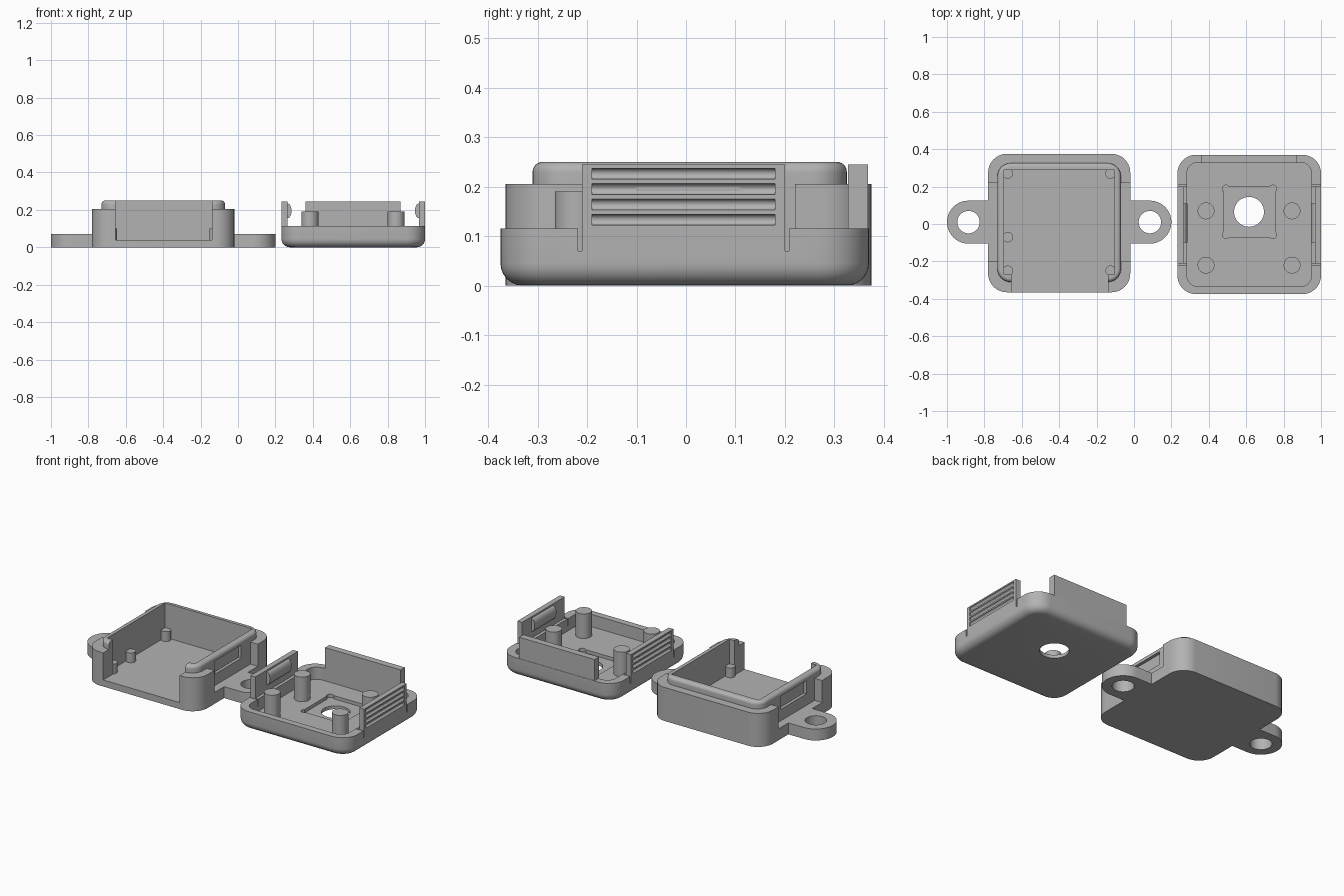
import bpy, bmesh, math
from mathutils import Matrix

if "Cube" in bpy.data.objects:
    bpy.data.objects.remove(bpy.data.objects["Cube"], do_unlink=True)

grey = bpy.data.materials.new("plain grey")
grey.use_nodes = True
colour = (0.45, 0.45, 0.45, 1)
grey.diffuse_color = colour
grey.node_tree.nodes["Principled BSDF"].inputs["Base Color"].default_value = colour


def finish(name, bm):
    bmesh.ops.recalc_face_normals(bm, faces=bm.faces)
    mesh = bpy.data.meshes.new(name)
    bm.to_mesh(mesh)
    bm.free()
    mesh.materials.append(grey)
    obj = bpy.data.objects.new(name, mesh)
    bpy.context.collection.objects.link(obj)
    return obj


def block(name, x, y, z, corner=0, low=0, high=0):
    """Box from ranges; corner rounds the uprights, low and high the rims."""
    bm = bmesh.new()
    bmesh.ops.create_cube(bm, size=1)
    for v in bm.verts:
        for i, r in enumerate((x, y, z)):
            v.co[i] = r[1] if v.co[i] > 0 else r[0]
    if corner:
        upright = [e for e in bm.edges if abs(e.verts[0].co.z - e.verts[1].co.z) > 1e-5]
        bmesh.ops.bevel(bm, geom=upright, offset=corner, segments=10,
                        profile=0.5, affect='EDGES')
    for level, size in ((z[0], low), (z[1], high)):
        if size:
            rim = [e for e in bm.edges if all(abs(v.co.z - level) < 1e-5 for v in e.verts)]
            bmesh.ops.bevel(bm, geom=rim, offset=size, segments=6,
                            profile=0.5, affect='EDGES')
    return finish(name, bm)


def rod(name, centre, radius, length, axis='Z', scale=(1, 1, 1), sides=40):
    bm = bmesh.new()
    bmesh.ops.create_cone(bm, cap_ends=True, segments=sides, radius1=radius,
                          radius2=radius, depth=length)
    if axis == 'Y':
        bmesh.ops.rotate(bm, verts=bm.verts, matrix=Matrix.Rotation(math.pi / 2, 3, 'X'))
    bmesh.ops.scale(bm, verts=bm.verts, vec=scale)
    bmesh.ops.translate(bm, verts=bm.verts, vec=centre)
    return finish(name, bm)


def combine(obj, tools, operation='DIFFERENCE'):
    for tool in tools:
        mod = obj.modifiers.new("join", 'BOOLEAN')
        mod.operation, mod.solver, mod.object = operation, 'EXACT', tool
        bpy.context.view_layer.objects.active = obj
        bpy.ops.object.modifier_apply(modifier=mod.name)
        bpy.data.objects.remove(tool, do_unlink=True)


# Case: stepped tray with a raised lip, open at the front
case = block("case", (-0.78, -0.02), (-0.365, 0.375), (0, 0.205), 0.1)
lip = block("lip", (-0.73, -0.07), (-0.31, 0.325), (0.1, 0.25), 0.07, high=0.02)
combine(case, [lip], 'UNION')
combine(case, [
    block("cavity", (-0.695, -0.105), (-0.27, 0.29), (0.04, 0.4)),
    block("front_opening", (-0.656, -0.14), (-0.5, 0), (0.04, 0.4)),
])

# Side recesses and latch slots
for inner, outer, slot in ((-0.73, -0.9, -0.712), (-0.07, 0.1, -0.088)):
    combine(case, [
        block("recess", sorted((inner, outer)), (-0.2, 0.22), (0.07, 0.3)),
        block("latch_slot", sorted((slot, outer)), (-0.12, 0.13), (0.14, 0.225)),
    ])
    # Keep the lip above each recess
    combine(case, [block("recess_wall", sorted((inner, slot)), (-0.2, 0.22), (0.22, 0.23))], 'UNION')

# Mounting ears
for side, cx, wall in (("right", -0.885, -0.76), ("left", 0.085, -0.04)):
    ear = rod(side + "_ear", (cx, 0.01, 0.035), 0.115, 0.07)
    combine(ear, [block("neck", sorted((cx, wall)), (-0.105, 0.125), (0, 0.07))], 'UNION')
    combine(ear, [rod("hole", (cx, 0.01, 0.035), 0.06, 0.2)])

# Small support pegs inside the case
for i, (px, py) in enumerate(((-0.675, 0.27), (-0.125, 0.27), (-0.675, -0.07),
                              (-0.675, -0.25), (-0.125, -0.25))):
    rod(f"support_peg_{i + 1}", (px, py, 0.065), 0.028, 0.07, sides=24)

# Cover: shallow rounded dish
cover = block("cover", (0.232, 1.0), (-0.375, 0.37), (0, 0.115), 0.1, low=0.045)
combine(cover, [
    block("dish", (0.283, 0.949), (-0.335, 0.33), (0.04, 0.3), 0.06),
    block("square_pocket", (0.48, 0.754), (-0.07, 0.2), (0.02, 0.1)),
    rod("lens_hole", (0.615, 0.065, 0.03), 0.08, 0.2),
])
for px in (0.492, 0.742):
    for py in (-0.058, 0.188):
        combine(cover, [rod("corner_relief", (px, py, 0.06), 0.02, 0.08, sides=16)])

# Cover posts
for row, py in (("front", -0.22), ("back", 0.07)):
    for side, px in (("right", 0.385), ("left", 0.845)):
        rod(f"{row}_{side}_post", (px, py, 0.11), 0.045, 0.16)

# Back plate closing the tray opening
block("back_plate", (0.36, 0.87), (0.327, 0.368), (0.06, 0.245))

# Side clips with grip grooves outside and a latch ridge inside
for side, s in (("right", -1), ("left", 1)):
    face = 0.616 + s * 0.384
    inside = face - s * 0.032
    combine(cover, [
        block("slit", sorted((face + s * 0.1, face - s * 0.06)), y, (0.07, 0.3))
        for y in ((-0.218, -0.21), (0.2, 0.208))])
    clip = block(side + "_clip", sorted((face, inside)), (-0.21, 0.2), (0.07, 0.245))
    combine(clip, [rod("groove", (face, -0.005, 0.133 + 0.031 * k), 0.011, 0.37, 'Y', sides=16)
                   for k in range(4)])
    rod(side + "_latch", (inside, 0.005, 0.195), 0.04, 0.21, 'Y', (0.55, 1, 1), 32)

# Smooth the rounded surfaces and keep the edges crisp
bpy.ops.object.select_all(action='DESELECT')
for obj in bpy.context.collection.objects:
    if obj.type == 'MESH':
        obj.select_set(True)
        bpy.context.view_layer.objects.active = obj
bpy.ops.object.shade_smooth_by_angle(angle=math.radians(30))
